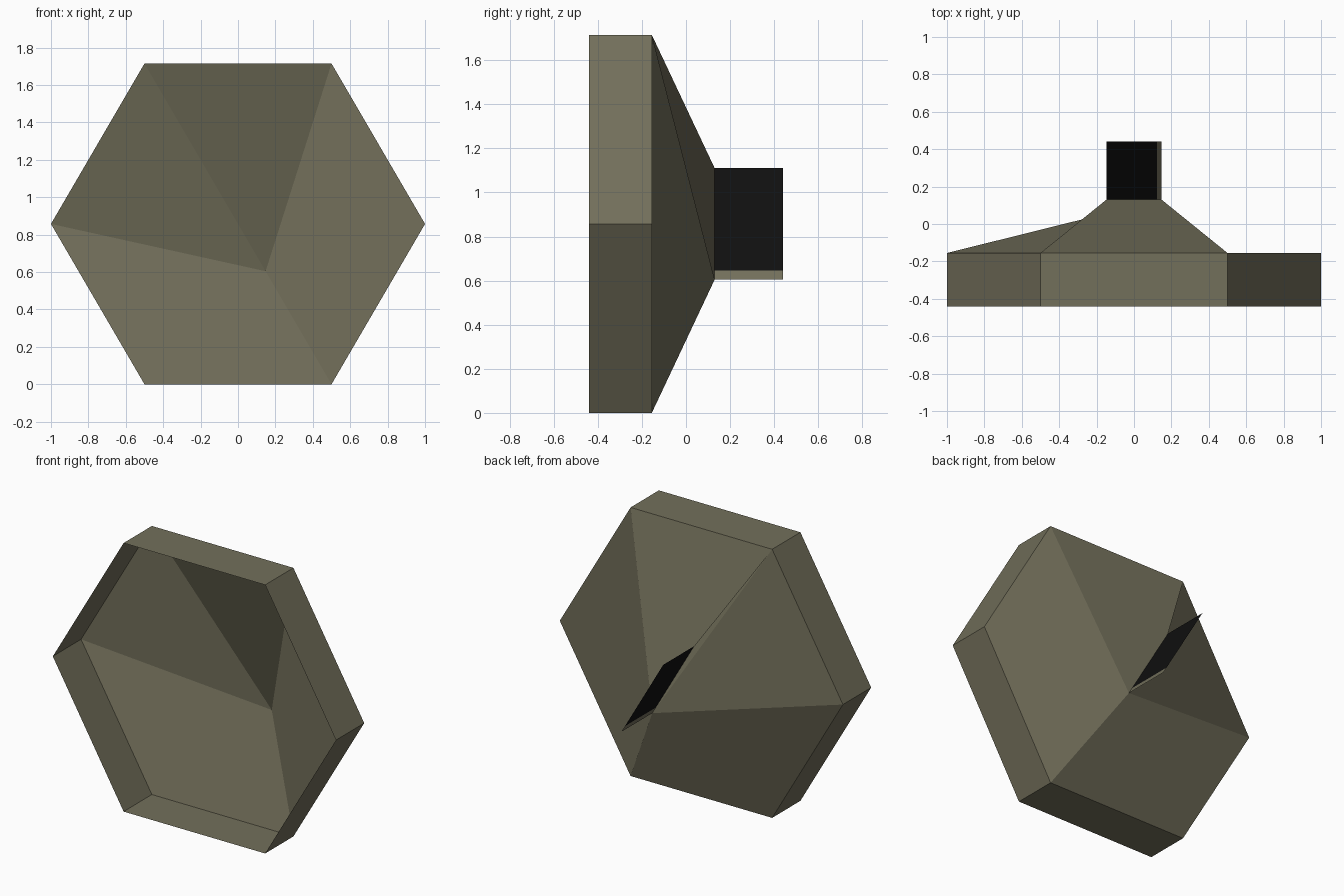
import bpy, bmesh, math
from mathutils import Vector

if "Cube" in bpy.data.objects:
    bpy.data.objects.remove(bpy.data.objects["Cube"])

CZ = 0.8575                                  # height of the hexagon centre
Y_FRONT, Y_RIM, Y_TIP, Y_END = -0.44, -0.155, 0.13, 0.44
NECK = 0.295                                 # neck radius


def material(name, rgb):
    m = bpy.data.materials.new(name)
    m.diffuse_color = (*rgb, 1)
    m.use_nodes = True
    m.node_tree.nodes["Principled BSDF"].inputs["Base Color"].default_value = m.diffuse_color
    return m


olive = material("olive", (0.170, 0.160, 0.104))
black = material("black", (0.005, 0.005, 0.005))


def hex_point(i, r, y):
    """Hexagon corner, clockwise from upper left as seen from the front."""
    a = math.radians(120 - 60 * i)
    return Vector((r * math.cos(a), y, CZ + r * math.sin(a) * 0.99))


def build(name, verts, faces, mat):
    bm = bmesh.new()
    vs = [bm.verts.new(v) for v in verts]
    for f in faces:
        bm.faces.new([vs[i] for i in f])
    me = bpy.data.meshes.new(name)
    bm.to_mesh(me)
    bm.free()
    me.materials.append(mat)
    ob = bpy.data.objects.new(name, me)
    bpy.context.collection.objects.link(ob)
    return ob


# Open hexagonal dish: rim walls plus a back pinched to a slanted ridge
high = hex_point(0, NECK, Y_TIP)
low = hex_point(3, NECK, Y_TIP)
verts = [hex_point(i, 1, Y_FRONT) for i in range(6)]
verts += [hex_point(i, 1, Y_RIM) for i in range(6)]
verts += [high, low]
H, L = 12, 13
faces = [(i, (i + 1) % 6, (i + 1) % 6 + 6, i + 6) for i in range(6)]
faces += [(6, 7, L, H), (6, H, L, 11), (7, 8, 9, L), (9, 10, 11, L)]
build("dish", verts, faces, olive)


# Flat slanted fin behind the dish: short olive strip, then the black plate
def fin(name, t0, t1, mat):
    a, b = low.lerp(high, t0), low.lerp(high, t1)
    back = Vector((0, Y_END - Y_TIP, 0))
    build(name, [a, a + back, b + back, b], [(0, 1, 2, 3)], mat)


fin("fin_base_strip", 0, 0.083, olive)
fin("fin_plate", 0.083, 1, black)
